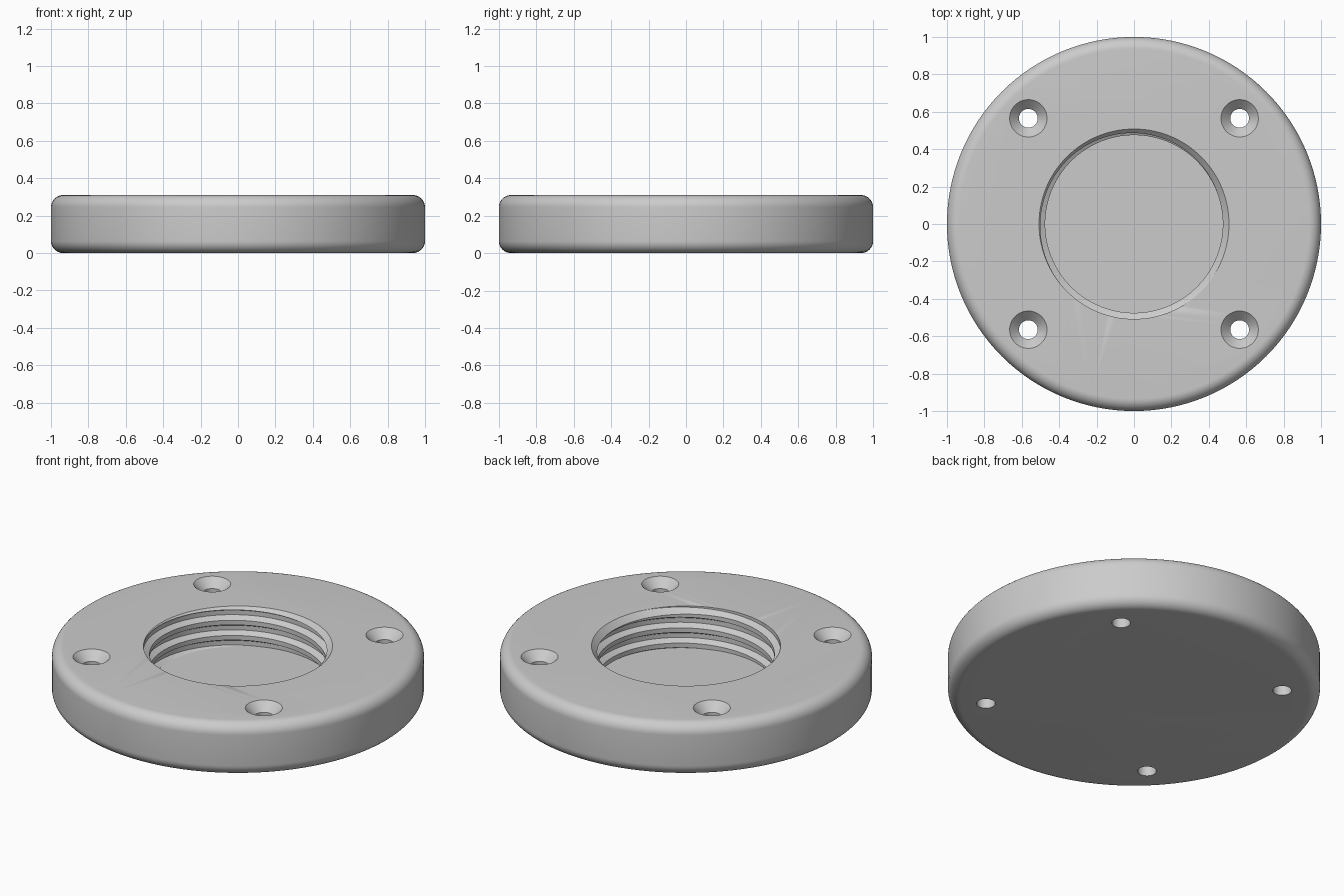
import bpy, bmesh
from math import sin, cos, pi, radians

if "Cube" in bpy.data.objects:
    bpy.data.objects.remove(bpy.data.objects["Cube"])

HEIGHT, FILLET = 0.31, 0.065
FLOOR, TOP = 0.075, 0.36          # extent of the threaded cutter
MINOR, MAJOR, PITCH = 0.475, 0.508, 0.09
SEGMENTS = 128

metal = bpy.data.materials.new("plain grey")
metal.use_nodes = True
grey = (0.6, 0.6, 0.6, 1)
metal.diffuse_color = grey
metal.node_tree.nodes["Principled BSDF"].inputs["Base Color"].default_value = grey


def finish(bm, name):
    bmesh.ops.recalc_face_normals(bm, faces=bm.faces)
    mesh = bpy.data.meshes.new(name)
    bm.to_mesh(mesh)
    bm.free()
    mesh.materials.append(metal)
    obj = bpy.data.objects.new(name, mesh)
    bpy.context.collection.objects.link(obj)
    return obj


def lathe(name, profile, x=0, y=0, segments=SEGMENTS):
    """Solid of revolution with flat end caps from (radius, z) points."""
    bm = bmesh.new()
    rings = []
    for r, z in profile:
        angles = [2 * pi * i / segments for i in range(segments)]
        rings.append([bm.verts.new((x + r * cos(a), y + r * sin(a), z)) for a in angles])
    for low, high in zip(rings, rings[1:]):
        for i in range(segments):
            j = (i + 1) % segments
            bm.faces.new((low[i], low[j], high[j], high[i]))
    bm.faces.new(rings[0][::-1])
    bm.faces.new(rings[-1])
    return finish(bm, name)


def thread_radius(phase):
    """Trapezoid thread: root, flank, crest, flank over one pitch."""
    knots = [(0, MAJOR), (0.3, MAJOR), (0.5, MINOR), (0.8, MINOR), (1, MAJOR)]
    phase %= 1
    for (a, ra), (b, rb) in zip(knots, knots[1:]):
        if phase <= b:
            return ra + (rb - ra) * (phase - a) / (b - a)


def threaded_cutter(name):
    """Helical plug whose columns are clamped between floor and top."""
    bm = bmesh.new()
    base = 0.047                   # height of the thread start at angle zero
    columns = []
    for i in range(SEGMENTS + 1):
        a = 2 * pi * i / SEGMENTS
        start = base + PITCH * i / SEGMENTS
        column = []
        for turn in range(-2, 6):
            for f in (0, 0.3, 0.5, 0.8):
                z = min(max(start + PITCH * (turn + f), FLOOR), TOP)
                r = thread_radius((z - start) / PITCH + 1e-7)
                column.append(bm.verts.new((r * cos(a), r * sin(a), z)))
        columns.append(column)
    for c, d in zip(columns, columns[1:]):
        for k in range(len(c) - 1):
            bm.faces.new((c[k], d[k], d[k + 1], c[k + 1]))
    bmesh.ops.remove_doubles(bm, verts=bm.verts, dist=1e-5)
    bmesh.ops.holes_fill(bm, edges=[e for e in bm.edges if e.is_boundary], sides=0)
    return finish(bm, name)


def cut(target, cutter):
    mod = target.modifiers.new("cut", "BOOLEAN")
    mod.operation = "DIFFERENCE"
    mod.solver = "EXACT"
    mod.object = cutter
    bpy.ops.object.select_all(action="DESELECT")
    bpy.context.view_layer.objects.active = target
    target.select_set(True)
    bpy.ops.object.modifier_apply(modifier=mod.name)
    bpy.data.objects.remove(cutter)


# Disc with rounded rims
arc = [radians(90) * i / 10 for i in range(11)]
lower = [(1 - FILLET + FILLET * sin(t), FILLET - FILLET * cos(t)) for t in arc]
upper = [(r, HEIGHT - z) for r, z in reversed(lower)]
flange = lathe("round_flange", lower + upper)

# Blind threaded bore with a chamfered mouth
cut(flange, threaded_cutter("thread_cutter"))
cut(flange, lathe("mouth_cutter", [(0.46, 0.262), (0.518, 0.32)]))

# Four countersunk screw holes
screw = [(0.05, -0.05), (0.05, 0.26), (0.11, 0.32)]
for sx in (-1, 1):
    for sy in (-1, 1):
        cut(flange, lathe("screw_cutter", screw, sx * 0.565, sy * 0.565, 48))

bpy.ops.object.shade_smooth_by_angle(angle=radians(25))
